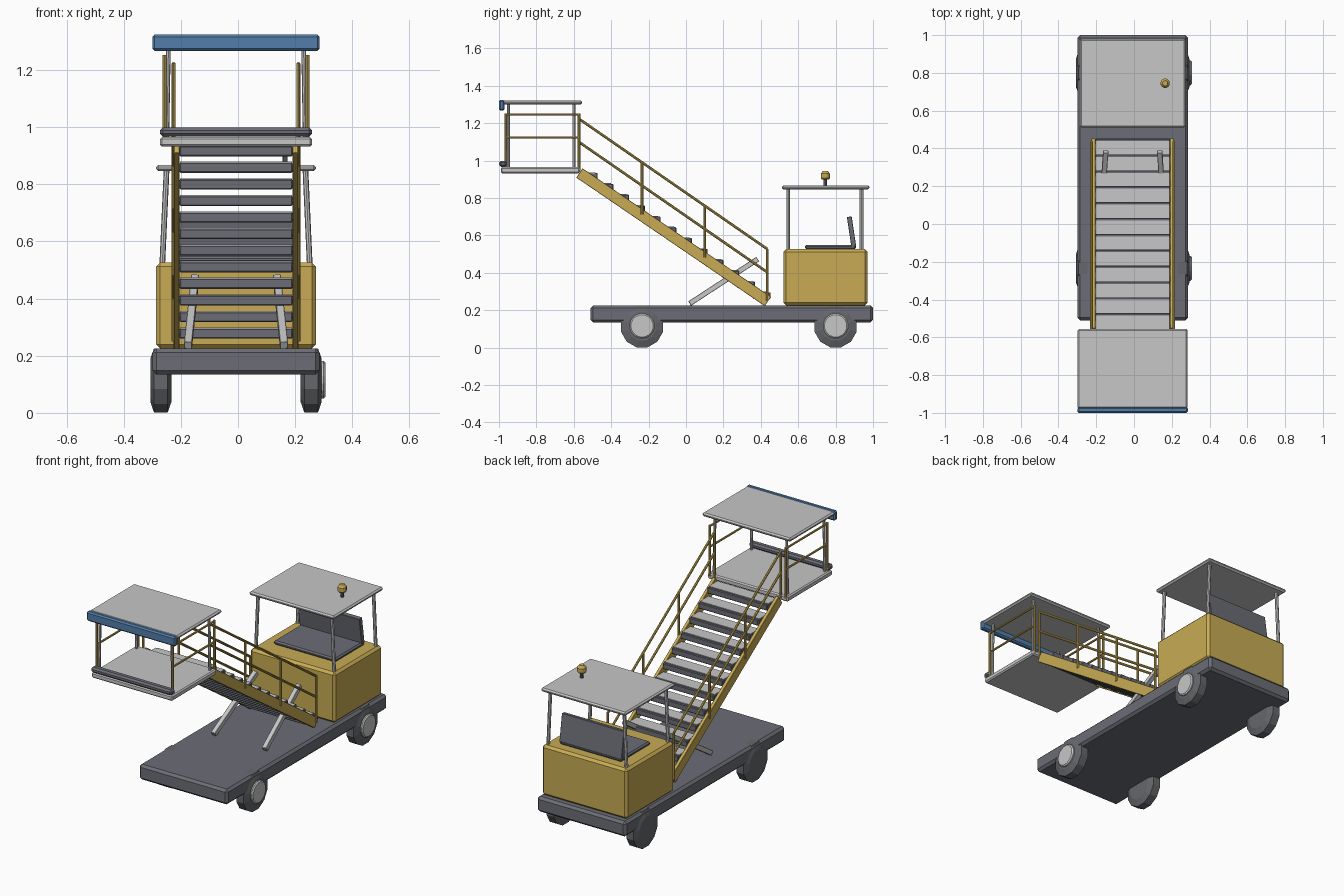
import bpy, bmesh, math
from mathutils import Vector, Matrix

if "Cube" in bpy.data.objects:
    bpy.data.objects.remove(bpy.data.objects["Cube"])

CX = -0.007  # centre line of the vehicle


def mat(name, rgb):
    m = bpy.data.materials.new(name)
    m.diffuse_color = (*rgb, 1)
    m.use_nodes = True
    m.node_tree.nodes["Principled BSDF"].inputs["Base Color"].default_value = m.diffuse_color
    return m


YELLOW = mat("yellow paint", (0.58, 0.41, 0.09))
LIGHT = mat("light grey", (0.57, 0.57, 0.57))
DARK = mat("dark grey", (0.15, 0.155, 0.18))
TYRE = mat("tyre grey", (0.13, 0.135, 0.145))
BLUE = mat("blue trim", (0.085, 0.21, 0.41))


def finish(bm, name, material):
    bmesh.ops.recalc_face_normals(bm, faces=bm.faces)
    me = bpy.data.meshes.new(name)
    bm.to_mesh(me)
    bm.free()
    me.materials.append(material)
    ob = bpy.data.objects.new(name, me)
    bpy.context.collection.objects.link(ob)
    return ob


def box(name, material, hw, y, z, bevel=0.0, x=0.0, matrix=None):
    """Box of half width hw about x, spanning the y and z ranges."""
    bm = bmesh.new()
    bmesh.ops.create_cube(bm, size=1)
    bmesh.ops.scale(bm, vec=(2 * hw, y[1] - y[0], z[1] - z[0]), verts=bm.verts)
    if bevel:
        bmesh.ops.bevel(bm, geom=bm.edges[:], offset=bevel, segments=1, affect='EDGES')
    if matrix:
        bmesh.ops.transform(bm, matrix=matrix, verts=bm.verts)
    else:
        bmesh.ops.translate(bm, vec=(CX + x, sum(y) / 2, sum(z) / 2), verts=bm.verts)
    return finish(bm, name, material)


def beam(name, material, a, b, w, h):
    """Rectangular beam from a to b, w wide in x and h deep."""
    a, b = Vector(a), Vector(b)
    d = (b - a).normalized()
    side = (Vector((1, 0, 0)) - d * d.x).normalized()
    up = side.cross(d)
    m = Matrix((side, d, up)).transposed().to_4x4()
    m.translation = (a + b) / 2 + Vector((CX, 0, 0))
    half = (b - a).length / 2
    return box(name, material, w / 2, (-half, half), (-h / 2, h / 2), 0.002, matrix=m)


def tube(name, material, a, b, r, sides=8):
    a, b = Vector(a), Vector(b)
    bm = bmesh.new()
    bmesh.ops.create_cone(bm, cap_ends=True, segments=sides, radius1=r, radius2=r,
                          depth=(b - a).length)
    m = (b - a).to_track_quat('Z', 'Y').to_matrix().to_4x4()
    m.translation = (a + b) / 2 + Vector((CX, 0, 0))
    bmesh.ops.transform(bm, matrix=m, verts=bm.verts)
    return finish(bm, name, material)


def lathe(name, material, profile, centre, axis, sides=12):
    """Revolve (radius, offset) points about an axis through centre."""
    bm = bmesh.new()
    rings = []
    for r, t in profile:
        ring = []
        for i in range(sides):
            a = 2 * math.pi * (i + 0.5) / sides
            c, s = r * math.cos(a), r * math.sin(a)
            ring.append(bm.verts.new((t, c, s) if axis == 'X' else (c, s, t)))
        rings.append(ring)
    for p, q in zip(rings, rings[1:]):
        for i in range(sides):
            j = (i + 1) % sides
            bm.faces.new((p[i], p[j], q[j], q[i]))
    bm.faces.new(rings[0])
    bm.faces.new(rings[-1])
    bmesh.ops.translate(bm, vec=Vector(centre) + Vector((CX, 0, 0)), verts=bm.verts)
    return finish(bm, name, material)


# Chassis and wheels
box("chassis", DARK, 0.293, (-0.51, 1.0), (0.135, 0.226), 0.014)
for y in (-0.235, 0.80):
    for s in (-1, 1):
        lathe("wheel", TYRE, [(0.078, -0.037), (0.116, -0.024), (0.116, 0.024), (0.078, 0.037)],
              (s * 0.263, y, 0.114), 'X')
    lathe("wheel_hub", LIGHT, [(0.067, 0.0), (0.067, 0.044), (0.06, 0.05)],
          (0.263, y, 0.116), 'X', 16)

# Driver's cab: body, seat, roof and posts
box("cab_body", YELLOW, 0.28, (0.52, 0.97), (0.226, 0.526), 0.014)
box("seat", DARK, 0.205, (0.635, 0.91), (0.526, 0.549), 0.008)
beam("seat_back", DARK, (0, 0.897, 0.54), (0, 0.873, 0.70), 0.41, 0.026)
box("cab_roof", LIGHT, 0.28, (0.512, 0.98), (0.846, 0.868), 0.008)
for s in (-1, 1):
    for y in (0.547, 0.938):
        tube("cab_post", LIGHT, (s * 0.258, y, 0.52), (s * 0.243, y, 0.85), 0.010)

# Warning beacon
tube("beacon_stem", DARK, (0.172, 0.745, 0.862), (0.172, 0.745, 0.905), 0.009)
lathe("beacon_lamp", YELLOW, [(0.018, 0.898), (0.025, 0.906), (0.025, 0.93), (0.014, 0.945)],
      (0.172, 0.745, 0), 'Z')

# Stair treads: dark step with a light walking plate set back from the nose
for k in range(-5, 7):
    nose, top = 0.032 - 0.084 * k, 0.586 + 0.058 * k
    box("tread", DARK, 0.198, (nose - 0.095, nose), (top - 0.036, top), 0.004)
    box("tread_plate", LIGHT, 0.196, (nose - 0.093, nose - 0.013), (top - 0.002, top + 0.003))

# Stair stringers, handrails and lift struts
for s in (-1, 1):
    beam("stringer", YELLOW, (s * 0.208, -0.57, 0.934), (s * 0.208, 0.438, 0.247), 0.020, 0.06)
    x = s * 0.218
    for i in range(4):
        y = -0.57 + 0.335 * i
        tube("stair_rail_post", YELLOW, (x, y, 0.945 - 0.232 * i),
             (x, y, 1.222 - 0.2315 * i), 0.007)
    for z in (1.222, 1.098):
        tube("stair_rail", YELLOW, (x, -0.57, z), (x, 0.435, z - 0.695), 0.007)
    beam("lift_strut", LIGHT, (s * 0.168, 0.02, 0.236), (s * 0.143, 0.383, 0.473), 0.028, 0.028)

# Upper platform with canopy, bumper and blue fascia
box("platform_floor", LIGHT, 0.266, (-0.99, -0.568), (0.932, 0.965), 0.007)
box("platform_bumper", DARK, 0.266, (-1.0, -0.958), (0.967, 0.999), 0.010)
box("canopy_roof", LIGHT, 0.291, (-0.978, -0.555), (1.300, 1.322), 0.008)
box("canopy_fascia", BLUE, 0.293, (-1.0, -0.97), (1.267, 1.324), 0.008)
for s in (-1, 1):
    for y in (-0.95, -0.60):
        tube("canopy_post", LIGHT, (s * 0.242, y, 0.96), (s * 0.236, y, 1.305), 0.008)
    for y in (-0.963, -0.572):
        tube("platform_rail_post", YELLOW, (s * 0.25, y, 0.95), (s * 0.25, y, 1.253), 0.007)
    for z in (1.124, 1.247):
        tube("platform_rail", YELLOW, (s * 0.25, -0.963, z), (s * 0.25, -0.572, z), 0.006)
